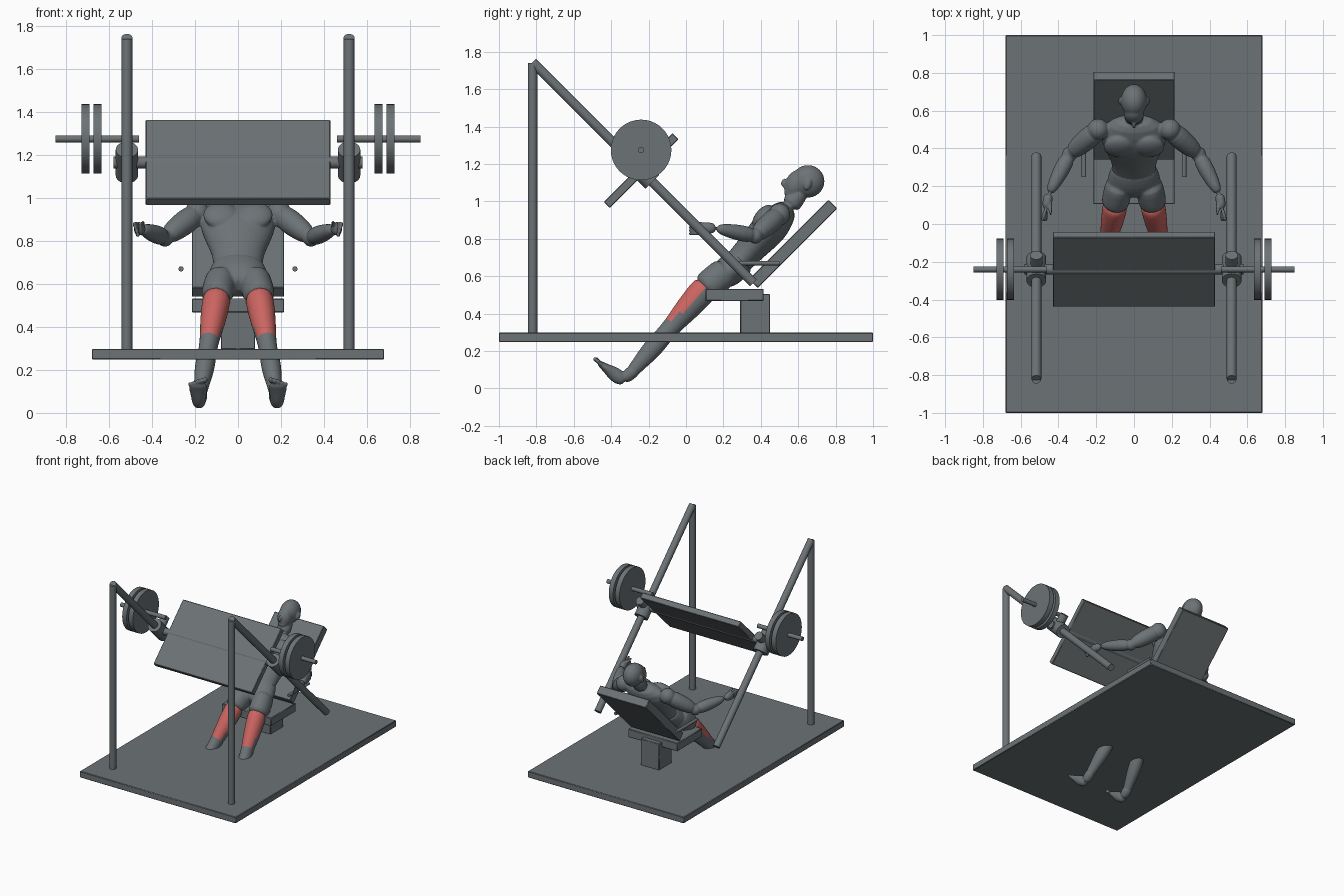
import bpy, bmesh, math
from mathutils import Vector, Matrix

if "Cube" in bpy.data.objects:
    bpy.data.objects.remove(bpy.data.objects["Cube"], do_unlink=True)


def material(name, *rgb):
    mat = bpy.data.materials.new(name)
    mat.use_nodes = True
    mat.diffuse_color = (*rgb, 1)
    mat.node_tree.nodes["Principled BSDF"].inputs["Base Color"].default_value = (*rgb, 1)
    return mat


GREY = material("slate grey", 0.15, 0.17, 0.18)
RED = material("muscle red", 0.6, 0.13, 0.12)
SIDES = (("left", 1), ("right", -1))


def finish(name, bm, *materials):
    """Turn a bmesh into a named object, smooth except at sharp edges."""
    bmesh.ops.recalc_face_normals(bm, faces=bm.faces)
    mesh = bpy.data.meshes.new(name)
    bm.to_mesh(mesh)
    bm.free()
    for mat in materials:
        mesh.materials.append(mat)
    obj = bpy.data.objects.new(name, mesh)
    bpy.context.collection.objects.link(obj)
    bpy.ops.object.select_all(action='DESELECT')
    bpy.context.view_layer.objects.active = obj
    obj.select_set(True)
    bpy.ops.object.shade_smooth_by_angle(angle=math.radians(40))
    return obj


def placed(centre, scale, tilt):
    return (Matrix.Translation(centre) @ Matrix.Rotation(math.radians(tilt), 4, 'X')
            @ Matrix.Diagonal((*scale, 1)))


def box(name, size, centre, tilt=0):
    bm = bmesh.new()
    bmesh.ops.create_cube(bm, size=1, matrix=placed(centre, size, tilt))
    finish(name, bm, GREY).modifiers.new("soft edge", 'BEVEL').width = 0.004


def rod(name, start, end, radius):
    start, end = Vector(start), Vector(end)
    axis = end - start
    turn = axis.to_track_quat('Z', 'Y').to_matrix().to_4x4()
    bm = bmesh.new()
    bmesh.ops.create_cone(bm, cap_ends=True, segments=40, radius1=radius, radius2=radius,
                          depth=axis.length,
                          matrix=Matrix.Translation((start + end) / 2) @ turn)
    finish(name, bm, GREY)


def limb(bm, start, end, widths, depths=None, count=16):
    """Skin evenly spaced elliptical rings along a line; return the rows of faces."""
    start, end = Vector(start), Vector(end)
    along = (end - start).normalized()
    across = (Vector((1, 0, 0)) - along * along.x).normalized()
    out = along.cross(across)
    rings = []
    for i, (wide, deep) in enumerate(zip(widths, depths or widths)):
        centre = start.lerp(end, i / (len(widths) - 1))
        angles = [math.tau * k / count for k in range(count)]
        rings.append([bm.verts.new(centre + across * wide * math.cos(a) + out * deep * math.sin(a))
                      for a in angles])
    bm.faces.new(rings[0])
    bm.faces.new(rings[-1])
    return [[bm.faces.new((low[k - 1], low[k], high[k], high[k - 1])) for k in range(count)]
            for low, high in zip(rings, rings[1:])]


def ball(bm, centre, radii, tilt=0):
    bmesh.ops.create_uvsphere(bm, u_segments=16, v_segments=10, radius=1,
                              matrix=placed(centre, radii, tilt))


def subdivide(obj, levels):
    mod = obj.modifiers.new("round", 'SUBSURF')
    mod.levels = mod.render_levels = levels


def fused(name, bm, voxel):
    """Blend overlapping limbs and balls into one smooth skin."""
    obj = finish(name, bm, GREY)
    subdivide(obj, 1)
    remesh = obj.modifiers.new("fuse", 'REMESH')
    remesh.mode = 'VOXEL'
    remesh.voxel_size = voxel
    remesh.use_smooth_shade = True
    obj.modifiers.new("blend", 'SMOOTH').iterations = 4


# Platform, seat and backrest
box("base_platform", (1.36, 2, 0.05), (0, 0, 0.273))
box("seat_pedestal", (0.16, 0.16, 0.21), (0, 0.37, 0.4))
box("seat", (0.43, 0.31, 0.065), (0, 0.26, 0.5))
box("backrest", (0.43, 0.6, 0.065), (0, 0.573, 0.773), 45)

# Sled: foot plate on a cross bar
sled = Vector((0, -0.24, 1.165))
reach = Vector((0.58, 0, 0))
box("foot_plate", (0.86, 0.52, 0.045), sled, 45)
rod("cross_bar", sled - reach, sled + reach, 0.027)

# Frame, carriages, weights and handles on both sides
slope = Vector((0, 1, -1))
rise = Vector((0, 1, 1))
for side, s in SIDES:
    x = 0.517 * s
    hub = sled + Vector((x, 0, 0))
    weight = sled + Vector((0, 0, 0.11))
    outward = Vector((s, 0, 0))
    rod(side + "_post", (x, -0.82, 0.29), (x, -0.82, 1.74), 0.025)
    rod(side + "_rail", hub - slope * 0.58, hub + slope * 0.6, 0.026)
    rod(side + "_carriage", hub - slope * 0.06, hub + slope * 0.06, 0.052)
    rod(side + "_carriage_stub", hub, hub + rise * 0.075, 0.032)
    rod(side + "_weight_bar", weight + outward * 0.46, weight + outward * 0.85, 0.016)
    for label, inner in (("inner", 0.635), ("outer", 0.69)):
        rod(f"{side}_{label}_weight_disc", weight + outward * inner,
            weight + outward * (inner + 0.038), 0.162)
    rod(side + "_handle", (0.265 * s, 0.25, 0.67), (0.265 * s, 0.5, 0.67), 0.012)

# Torso, neck and head
bm = bmesh.new()
limb(bm, (0, 0.22, 0.61), (0, 0.56, 0.98),
     (0.13, 0.115, 0.12, 0.15, 0.18, 0.18, 0.1),
     (0.07, 0.075, 0.08, 0.09, 0.1, 0.085, 0.05))
limb(bm, (0, 0.55, 0.97), (0, 0.62, 1.06), (0.06, 0.05, 0.05))
ball(bm, (0, 0.652, 1.107), (0.072, 0.092, 0.088))
face = Vector((0, 0.585, 1.09))
ball(bm, face, (0.056, 0.056, 0.078), -15)
jaw, nose, lips = (face + Vector((0, -y, z)) for y, z in ((0.03, -0.04), (0.06, 0.01), (0.05, -0.02)))
ball(bm, jaw, (0.036, 0.032, 0.028))
ball(bm, nose, (0.012, 0.018, 0.024), -25)
ball(bm, lips, (0.022, 0.012, 0.01))

# Ears, chest muscles, arms and hands
for side, s in SIDES:
    ball(bm, (0.072 * s, 0.65, 1.09), (0.012, 0.02, 0.032), -20)
    ball(bm, (0.08 * s, 0.41, 0.92), (0.085, 0.04, 0.075), -40)
    shoulder = Vector((0.19 * s, 0.5, 0.93))
    elbow = Vector((0.34 * s, 0.37, 0.815))
    wrist = Vector((0.45 * s, 0.16, 0.857))
    ball(bm, shoulder, [0.06] * 3)
    ball(bm, elbow, [0.042] * 3)
    limb(bm, shoulder, elbow, (0.055, 0.06, 0.055, 0.04))
    limb(bm, elbow, wrist, (0.04, 0.046, 0.038, 0.024))
    palm = wrist + Vector((0.018 * s, -0.08, 0))
    limb(bm, wrist, palm, (0.022, 0.028, 0.024, 0.018), (0.024, 0.03, 0.034, 0.03))
    for k in range(4):
        knuckle = palm + Vector((0, 0, 0.025 - 0.017 * k))
        bend = Vector(((0.02 - 0.008 * k) * s, -0.07, -0.005))
        limb(bm, knuckle, knuckle + bend, (0.013, 0.011, 0.009), count=8)
    limb(bm, wrist, wrist + Vector((-0.01 * s, -0.12, 0.035)), (0.016, 0.013, 0.009), count=8)
fused("upper_body", bm, 0.006)

# Shorts: hips and two leg openings
bm = bmesh.new()
limb(bm, (0, 0.315, 0.7), (0, 0.16, 0.57), (0.12, 0.13, 0.145, 0.15, 0.1),
     (0.08, 0.084, 0.088, 0.08, 0.05))
for side, s in SIDES:
    limb(bm, (0.075 * s, 0.23, 0.64), (0.104 * s, 0.088, 0.524),
         (0.07, 0.076, 0.076, 0.074), (0.08, 0.085, 0.083, 0.081))
fused("shorts", bm, 0.007)

front = Vector((0, -0.7, 0.7))
for side, s in SIDES:
    # Leg, coloured on the front of the thigh between hem and knee
    bm = bmesh.new()
    widths = (0.067, 0.066, 0.062, 0.055, 0.046, 0.043, 0.048, 0.044, 0.034, 0.03)
    rows = limb(bm, (0.095 * s, 0.12, 0.555), (0.18 * s, -0.305, 0.07), widths,
                [w * 1.12 for w in widths])
    bmesh.ops.recalc_face_normals(bm, faces=bm.faces)
    bm.normal_update()
    for i, row in enumerate(rows[:4]):
        for f in row:
            f.material_index = int(f.normal.dot(front) > 0.1 * i - 0.1)
    subdivide(finish(side + "_leg", bm, GREY, RED), 2)

    # Foot with a row of toes
    bm = bmesh.new()
    limb(bm, (0.18 * s, -0.325, 0.035), (0.187 * s, -0.47, 0.14),
         (0.025, 0.035, 0.035, 0.04, 0.045, 0.04), (0.025, 0.04, 0.04, 0.03, 0.02, 0.015))
    limb(bm, (0.175 * s, -0.26, 0.11), (0.18 * s, -0.34, 0.045), (0.033, 0.038, 0.03))
    for k in range(5):
        r = 0.014 - 0.001 * k
        ball(bm, ((0.152 + 0.018 * k) * s, 0.006 * k - 0.48, 0.153 - 0.005 * k),
             (r * 0.8, r * 1.3, r), -35)
    fused(side + "_foot", bm, 0.005)
